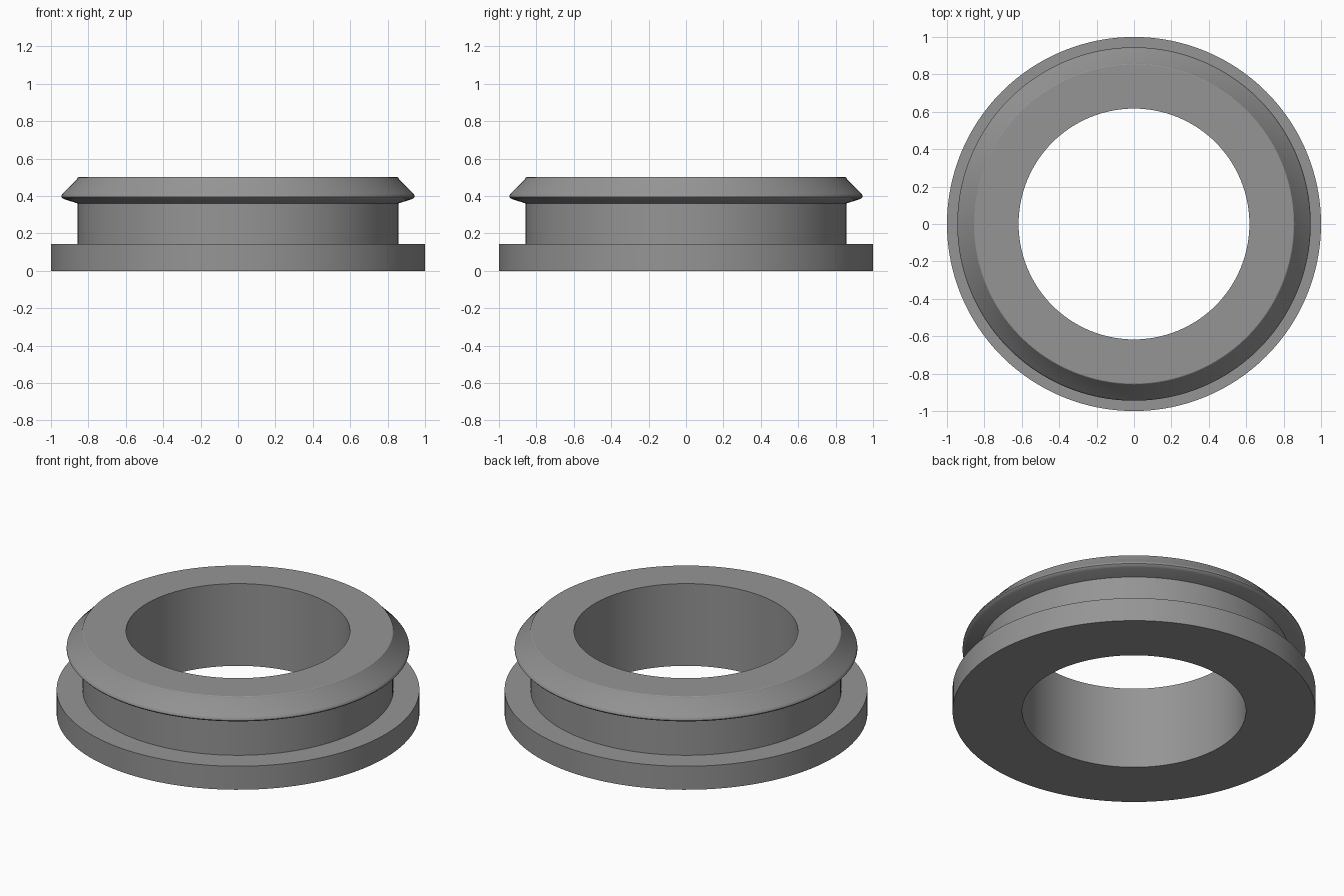
import bpy, bmesh, math

if "Cube" in bpy.data.objects:
    bpy.data.objects.remove(bpy.data.objects["Cube"])

SEGMENTS = 128

# Cross-section (radius, height), running counter-clockwise from the bore
PROFILE = [
    (0.617, 0.0), (1.0, 0.0), (1.0, 0.143),                  # base flange
    (0.857, 0.143), (0.857, 0.36),                           # neck
    (0.925, 0.381), (0.938, 0.387), (0.945, 0.395),          # rounded lip
    (0.944, 0.403), (0.937, 0.413),
    (0.86, 0.491), (0.857, 0.4975), (0.853, 0.5),            # chamfer and top
    (0.617, 0.5),
]

grey = bpy.data.materials.new("rubber grey")
grey.diffuse_color = (0.3, 0.3, 0.3, 1)
grey.use_nodes = True
grey.node_tree.nodes["Principled BSDF"].inputs["Base Color"].default_value = grey.diffuse_color

# Revolve the cross-section into one closed ring
bm = bmesh.new()
rings = []
for i in range(SEGMENTS):
    a = 2 * math.pi * i / SEGMENTS
    rings.append([bm.verts.new((r * math.cos(a), r * math.sin(a), z)) for r, z in PROFILE])
n = len(PROFILE)
for i in range(SEGMENTS):
    cur, nxt = rings[i], rings[(i + 1) % SEGMENTS]
    for j in range(n):
        k = (j + 1) % n
        bm.faces.new((cur[j], nxt[j], nxt[k], cur[k]))
bmesh.ops.recalc_face_normals(bm, faces=bm.faces)

mesh = bpy.data.meshes.new("grommet_ring")
bm.to_mesh(mesh)
bm.free()
mesh.materials.append(grey)
ring = bpy.data.objects.new("grommet_ring", mesh)
bpy.context.collection.objects.link(ring)

# Smooth round walls, keep the rims crisp
bpy.context.view_layer.objects.active = ring
ring.select_set(True)
bpy.ops.object.shade_smooth_by_angle(angle=math.radians(30))
